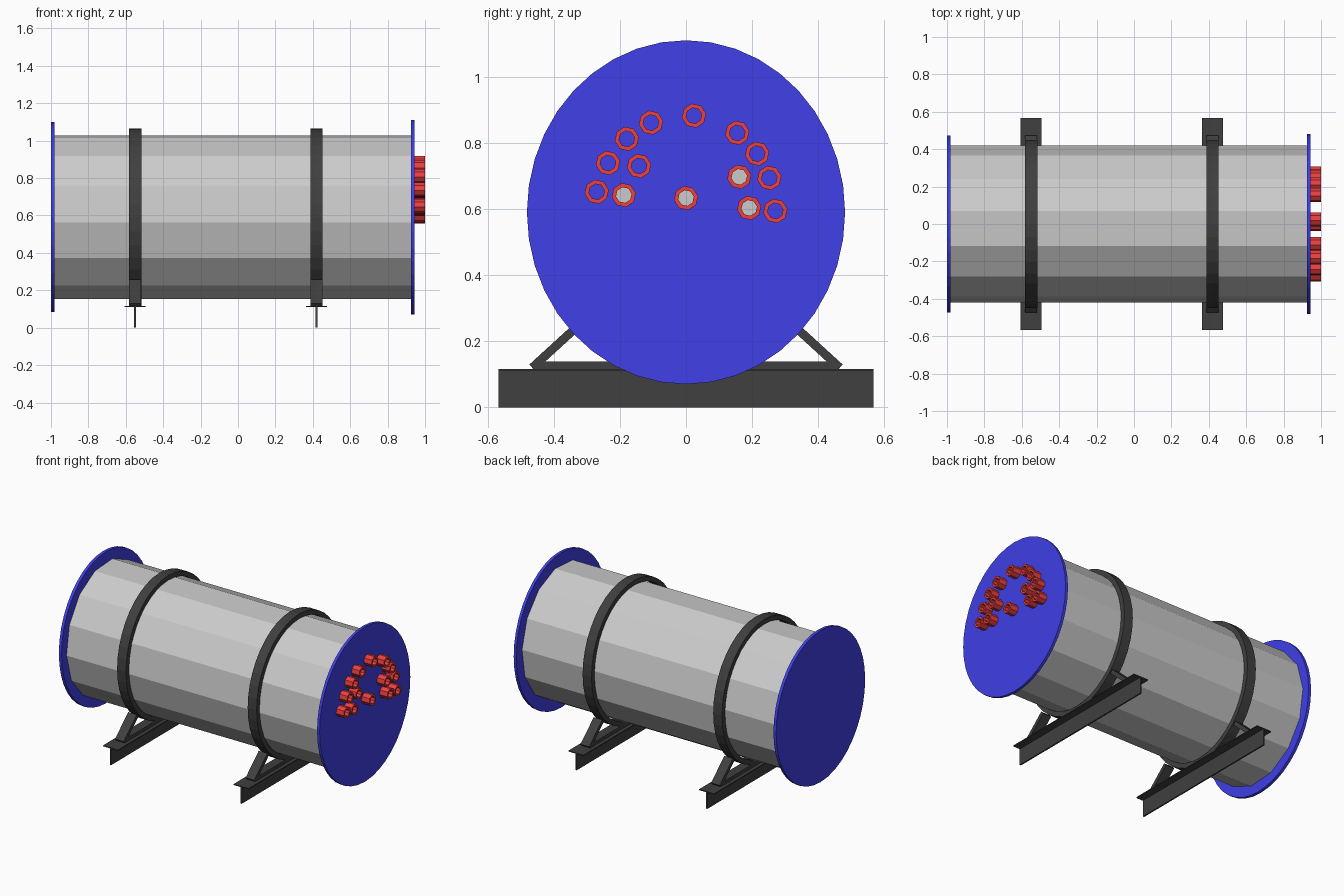
import bpy, bmesh
from math import cos, sin, pi, radians, atan2, hypot

if "Cube" in bpy.data.objects:
    bpy.data.objects.remove(bpy.data.objects["Cube"])

ZC = 0.59  # height of the drum axis


def material(name, rgb):
    m = bpy.data.materials.new(name)
    m.diffuse_color = (*rgb, 1)
    m.use_nodes = True
    m.node_tree.nodes["Principled BSDF"].inputs["Base Color"].default_value = m.diffuse_color
    return m


BLUE = material("blue_paint", (0.05, 0.05, 0.8))
RED = material("red_paint", (0.85, 0.05, 0.05))
BLACK = material("black_steel", (0.05, 0.05, 0.05))


def finish(bm, name, mat):
    bmesh.ops.recalc_face_normals(bm, faces=bm.faces)
    me = bpy.data.meshes.new(name)
    bm.to_mesh(me)
    bm.free()
    ob = bpy.data.objects.new(name, me)
    bpy.context.collection.objects.link(ob)
    if mat:
        me.materials.append(mat)
    return ob


def loop(bm, x, y, z, ry, rz, n, turn):
    return [bm.verts.new((x, y + ry * cos(turn + 2 * pi * i / n),
                          z + rz * sin(turn + 2 * pi * i / n))) for i in range(n)]


def disc(name, x0, x1, y, z, ry, rz, n, mat=None, turn=0.0):
    """Solid elliptical prism along x."""
    bm = bmesh.new()
    a, b = (loop(bm, x, y, z, ry, rz, n, turn) for x in (x0, x1))
    bm.faces.new(a)
    bm.faces.new(b)
    for i in range(n):
        j = (i + 1) % n
        bm.faces.new((a[i], a[j], b[j], b[i]))
    return finish(bm, name, mat)


def ring(name, x0, x1, y, z, ry, rz, wall, n, mat=None, turn=0.0):
    """Hollow elliptical sleeve along x."""
    bm = bmesh.new()
    loops = [loop(bm, x, y, z, ry - w, rz - w, n, turn)
             for x, w in ((x0, 0), (x1, 0), (x1, wall), (x0, wall))]
    for k in range(4):
        a, b = loops[k], loops[(k + 1) % 4]
        for i in range(n):
            j = (i + 1) % n
            bm.faces.new((a[i], a[j], b[j], b[i]))
    return finish(bm, name, mat)


def box(name, center, size, mat=None, tilt=0.0):
    bm = bmesh.new()
    bmesh.ops.create_cube(bm, size=1)
    bmesh.ops.scale(bm, vec=size, verts=bm.verts)
    ob = finish(bm, name, mat)
    ob.location = center
    ob.rotation_euler.x = tilt
    return ob


# Faceted drum body and its two end plates
disc("drum_body", -0.985, 0.928, 0, ZC, 0.42, 0.4435, 14, turn=radians(183.5))
disc("left_end_plate", -1.0, -0.98, 0, 0.592, 0.472, 0.509, 40, BLUE)
disc("right_end_plate", 0.924, 0.943, 0, 0.59, 0.481, 0.52, 40, BLUE)

# Strap and T-beam foot, repeated at two stations
for side, x in (("left", -0.55), ("right", 0.42)):
    ring(side + "_strap", x - 0.033, x + 0.033, 0, ZC, 0.45, 0.475, 0.032, 40, BLACK)
    box(side + "_foot_web", (x, 0, 0.056), (0.01, 1.134, 0.112), BLACK)
    box(side + "_foot_flange", (x, 0, 0.113), (0.112, 1.134, 0.006), BLACK)
    box(side + "_foot_pad", (x, 0, 0.126), (0.064, 0.9, 0.026), BLACK)
    # Diagonal braces from the foot up to the strap
    for s in (-1, 1):
        y0, z0, y1, z1 = 0.465 * s, 0.12, 0.325 * s, 0.248
        box(side + ("_front_brace" if s < 0 else "_back_brace"),
            (x, (y0 + y1) / 2, (z0 + z1) / 2),
            (0.064, hypot(y1 - y0, z1 - z0), 0.026), BLACK, atan2(z1 - z0, y1 - y0))

# Red nozzles on the right plate; True marks a grey core
NOZZLES = [(-.27, .652, 0), (-.188, .642, 1), (-.236, .739, 0), (-.142, .73, 0),
           (-.179, .812, 0), (-.106, .861, 0), (.024, .882, 0), (.155, .83, 0),
           (.215, .767, 0), (.252, .694, 0), (.161, .697, 1), (.191, .603, 1),
           (.27, .594, 0), (0, .633, 1)]
for i, (y, z, core) in enumerate(NOZZLES):
    ring(f"nozzle_{i + 1}", 0.938, 1.0, y, z, 0.037, 0.037, 0.013, 8, RED, radians(10))
    if core:
        disc(f"nozzle_core_{i + 1}", 0.938, 0.946, y, z, 0.025, 0.025, 8, turn=radians(10))
